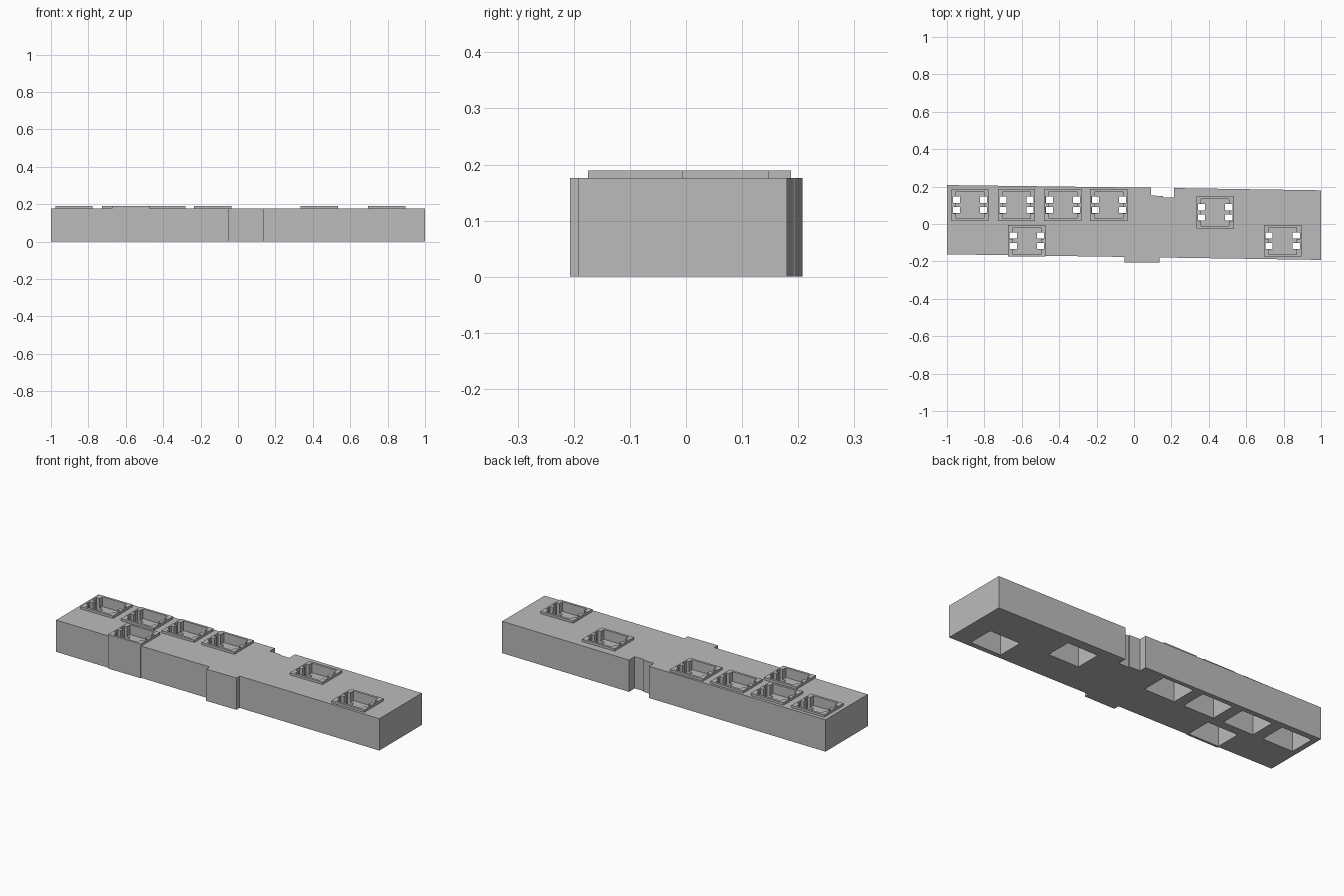
import bpy
import bmesh

cube = bpy.data.objects.get("Cube")
if cube:
    bpy.data.objects.remove(cube, do_unlink=True)

grey = bpy.data.materials.new("light grey")
grey.use_nodes = True
colour = (0.5, 0.5, 0.5, 1)
grey.diffuse_color = colour
grey.node_tree.nodes["Principled BSDF"].inputs["Base Color"].default_value = colour

BODY_TOP, RIM_TOP = 0.176, 0.189
SOCKETS = [(-0.877, 0.102), (-0.628, 0.102), (-0.38, 0.102), (-0.134, 0.102),
           (-0.573, -0.09), (0.434, 0.062), (0.795, -0.09)]


def prisms(name, outlines, z0, z1):
    """One object made of separate upright prisms."""
    bm = bmesh.new()
    for outline in outlines:
        face = bm.faces.new([bm.verts.new((x, y, z0)) for x, y in outline])
        top = bmesh.ops.extrude_face_region(bm, geom=[face])["geom"]
        verts = [v for v in top if isinstance(v, bmesh.types.BMVert)]
        bmesh.ops.translate(bm, verts=verts, vec=(0, 0, z1 - z0))
    bmesh.ops.recalc_face_normals(bm, faces=bm.faces)
    mesh = bpy.data.meshes.new(name)
    bm.to_mesh(mesh)
    bm.free()
    mesh.materials.append(grey)
    obj = bpy.data.objects.new(name, mesh)
    bpy.context.collection.objects.link(obj)
    return obj


def rect(cx, cy, w, d):
    return [(cx + sx * w / 2, cy + sy * d / 2)
            for sx, sy in ((-1, -1), (1, -1), (1, 1), (-1, 1))]


def notched(cx, cy):
    """Socket opening with two notches on each side."""
    half, deep, end = 0.075, 0.092, 0.072
    side = [(half, -end)]
    for y in (-0.028, 0.028):
        a, b = y - 0.017, y + 0.017
        side += [(half, a), (deep, a), (deep, b), (half, b)]
    side.append((half, end))
    return [(cx + x, cy + y) for x, y in side + [(-x, -y) for x, y in side]]


def cut(obj, cutters):
    for cutter in cutters:
        mod = obj.modifiers.new("cut", "BOOLEAN")
        mod.operation = "DIFFERENCE"
        mod.solver = "EXACT"
        mod.object = cutter
    graph = bpy.context.evaluated_depsgraph_get()
    mesh = bpy.data.meshes.new_from_object(obj.evaluated_get(graph))
    obj.modifiers.clear()
    obj.data = mesh


# Slightly skewed bar with two front bulges and a stepped back notch
bar = prisms("bar", [[
    (-1, -0.162), (-0.672, -0.167), (-0.672, -0.175), (-0.475, -0.175),
    (-0.475, -0.17), (-0.05, -0.176), (-0.05, -0.207), (0.135, -0.207),
    (0.135, -0.179), (1, -0.192), (1, 0.18), (0.215, 0.192),
    (0.215, 0.142), (0.155, 0.142), (0.155, 0.15), (0.09, 0.152),
    (0.09, 0.194), (-1, 0.208)]], 0, BODY_TOP)

# Raised rims around the sockets
rims = prisms("socket_rims", [rect(x, y, 0.2, 0.17) for x, y in SOCKETS],
              BODY_TOP, RIM_TOP)

# Cutters: upper openings, lower cavities and small through holes
openings = prisms("opening_cutter", [notched(x, y) for x, y in SOCKETS], 0.135, 0.25)
cavities = prisms("cavity_cutter", [rect(x, y, 0.186, 0.144) for x, y in SOCKETS], -0.05, 0.115)
holes = prisms("hole_cutter", [rect(x + sx * 0.0725, y + sy * 0.028, 0.038, 0.033)
                               for x, y in SOCKETS for sx in (-1, 1) for sy in (-1, 1)],
               0.105, 0.145)
cutters = (openings, cavities, holes)
for cutter in cutters:
    cutter.hide_render = True

cut(bar, cutters)
cut(rims, [openings])
for cutter in cutters:
    bpy.data.objects.remove(cutter, do_unlink=True)
